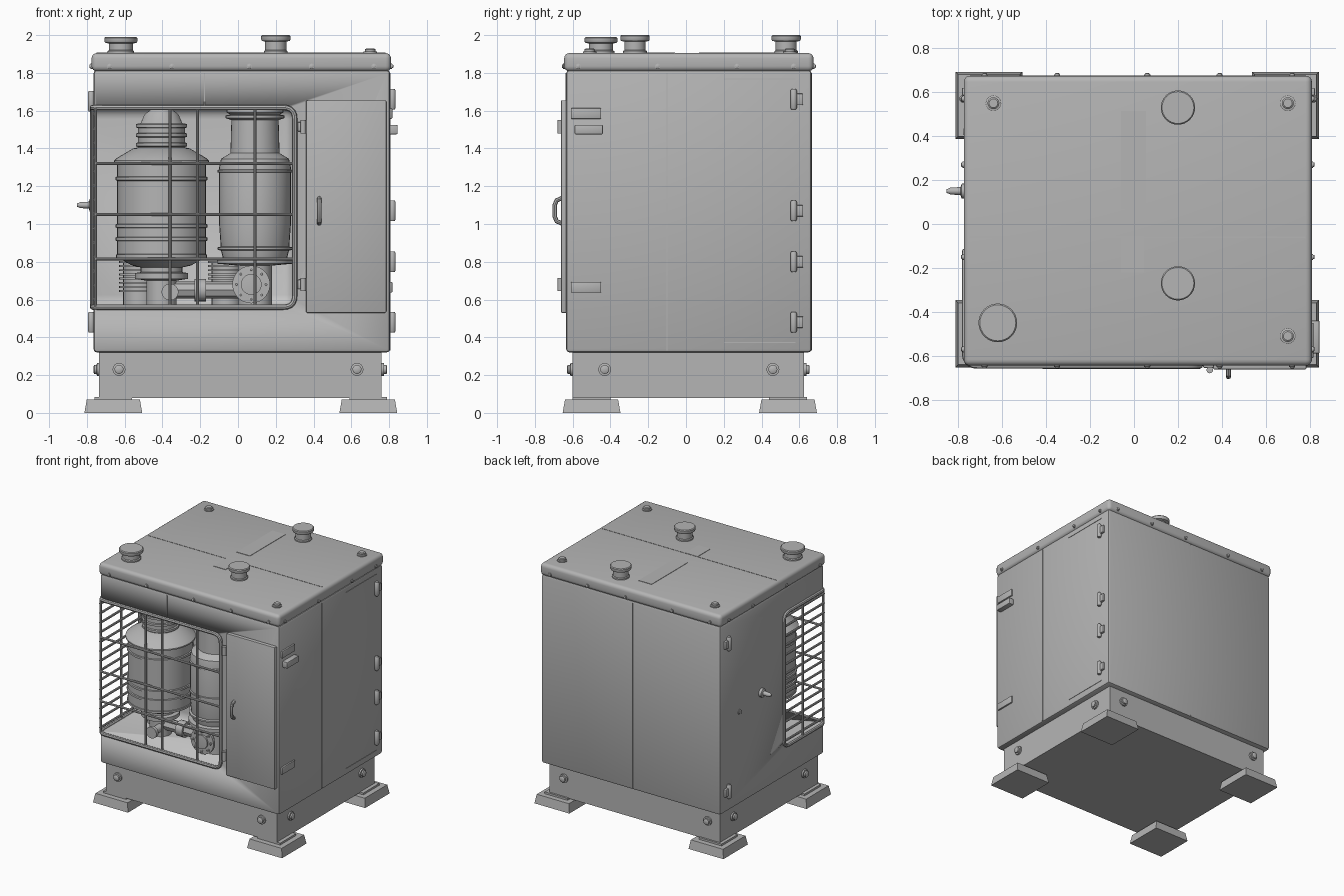
import bpy, bmesh, math
from mathutils import Vector, Matrix

cube = bpy.data.objects.get("Cube")
if cube:
    bpy.data.objects.remove(cube, do_unlink=True)


def material(name, v):
    m = bpy.data.materials.new(name)
    m.use_nodes = True
    m.diffuse_color = (v, v, v, 1)
    m.node_tree.nodes["Principled BSDF"].inputs["Base Color"].default_value = (v, v, v, 1)
    return m


GREY = material("cabinet grey", 0.46)
LIGHT = material("interior light grey", 0.56)


def finish(name, bm, smooth=True):
    me = bpy.data.meshes.new(name)
    bmesh.ops.recalc_face_normals(bm, faces=bm.faces)
    bm.to_mesh(me)
    bm.free()
    ob = bpy.data.objects.new(name, me)
    bpy.context.collection.objects.link(ob)
    me.materials.append(GREY)
    if smooth:
        shade(ob)
    return ob


def shade(ob):
    bpy.ops.object.select_all(action='DESELECT')
    ob.select_set(True)
    bpy.context.view_layer.objects.active = ob
    bpy.ops.object.shade_smooth_by_angle(angle=math.radians(35))


def box(name, lo, hi, bevel=0.0, seg=2, taper=1.0):
    lo, hi = Vector(lo), Vector(hi)
    bm = bmesh.new()
    bmesh.ops.create_cube(bm, size=1)
    for v in bm.verts:
        if v.co.z > 0:
            v.co.x *= taper
            v.co.y *= taper
        v.co = (lo + hi) / 2 + Vector(a * b for a, b in zip(v.co, hi - lo))
    if bevel:
        bmesh.ops.bevel(bm, geom=bm.edges[:], offset=bevel, segments=seg, profile=0.5, affect='EDGES')
    return finish(name, bm, bevel > 0)


def lathe(name, profile, loc, axis=(0, 0, 1), n=32):
    """Spin (radius, height) points around an axis, closing both ends."""
    rot = Vector((0, 0, 1)).rotation_difference(Vector(axis)).to_matrix().to_4x4()
    bm = bmesh.new()
    rings = [[bm.verts.new((r * math.cos(2 * math.pi * i / n), r * math.sin(2 * math.pi * i / n), h))
              for i in range(n)] for r, h in profile]
    for a, b in zip(rings, rings[1:]):
        for i in range(n):
            j = (i + 1) % n
            bm.faces.new((a[i], a[j], b[j], b[i]))
    bm.faces.new(rings[0][::-1])
    bm.faces.new(rings[-1])
    bm.transform(Matrix.Translation(loc) @ rot)
    return finish(name, bm)


def tube(name, pts, r, closed=False):
    cu = bpy.data.curves.new(name, 'CURVE')
    cu.dimensions = '3D'
    cu.bevel_depth = r
    cu.bevel_resolution = 2
    cu.use_fill_caps = True
    sp = cu.splines.new('POLY')
    sp.points.add(len(pts) - 1)
    for p, co in zip(sp.points, pts):
        p.co = (*co, 1)
    sp.use_cyclic_u = closed
    tmp = bpy.data.objects.new(name + "_path", cu)
    bpy.context.collection.objects.link(tmp)
    me = bpy.data.meshes.new_from_object(tmp.evaluated_get(bpy.context.evaluated_depsgraph_get()))
    bpy.data.objects.remove(tmp, do_unlink=True)
    me.materials.clear()
    me.materials.append(GREY)
    ob = bpy.data.objects.new(name, me)
    bpy.context.collection.objects.link(ob)
    shade(ob)
    return ob


def rounded(pts, r, steps=5):
    """Round every corner of a closed path."""
    out = []
    for i, p in enumerate(pts):
        p = Vector(p)
        a = p + (Vector(pts[i - 1]) - p).normalized() * r
        b = p + (Vector(pts[(i + 1) % len(pts)]) - p).normalized() * r
        for k in range(steps + 1):
            t = k / steps
            out.append(a * (1 - t) ** 2 + p * 2 * t * (1 - t) + b * t * t)
    return out


def bolt(name, loc, axis, r, h):
    lathe(name, [(r, -0.005), (r, h * 0.4), (r * 0.7, h * 0.45), (r * 0.7, h * 0.85), (r * 0.5, h)],
          loc, axis, 16)


# Cabinet body with the open front-right corner bay
body = box("cabinet_body", (-0.765, -0.635, 0.32), (0.805, 0.665, 1.815), 0.018)
cutter = box("bay_cutter", (-1.2, -1.2, 0.565), (0.295, -0.12, 1.615), 0.06, 4)
mod = body.modifiers.new("bay", 'BOOLEAN')
mod.operation, mod.object, mod.solver = 'DIFFERENCE', cutter, 'EXACT'
bpy.context.view_layer.objects.active = body
bpy.ops.object.modifier_apply(modifier="bay")
bpy.data.objects.remove(cutter, do_unlink=True)
body.data.materials.clear()
body.data.materials.append(GREY)
body.data.materials.append(LIGHT)
for f in body.data.polygons:
    c = f.center
    f.material_index = int(-0.76 < c.x < 0.3 and -0.63 < c.y < -0.115 and 0.56 < c.z < 1.62)

# Lid, plinth and feet
box("lid", (-0.775, -0.645, 1.808), (0.81, 0.675, 1.905), 0.028, 4)
box("plinth", (-0.735, -0.6, 0.08), (0.76, 0.625, 0.33))
for x in (-0.66, 0.69):
    for y in (-0.5, 0.54):
        box("foot", (x - 0.153, y - 0.153, 0), (x + 0.153, y + 0.153, 0.07), taper=0.92)
        box("foot_pad", (x - 0.1, y - 0.1, 0.065), (x + 0.1, y + 0.1, 0.085))

# Plinth bolts and lid screws on all four sides
for s in (-1, 1):
    for x in (-0.63, 0.63):
        bolt("plinth_bolt", (x, -0.6 if s < 0 else 0.625, 0.23), (0, s, 0), 0.034, 0.03)
    for y in (-0.43, 0.46):
        bolt("plinth_bolt", (-0.735 if s < 0 else 0.76, y, 0.23), (s, 0, 0), 0.034, 0.03)
    for x in (-0.68, -0.35, 0.06, 0.39, 0.72):
        bolt("lid_screw", (x, -0.645 if s < 0 else 0.675, 1.835), (0, s, 0), 0.014, 0.012)
    for y in (-0.57, -0.15, 0.27, 0.57):
        bolt("lid_screw", (-0.775 if s < 0 else 0.81, y, 1.835), (s, 0, 0), 0.014, 0.012)

# Roof vents and lifting bolts
for x, y, r, z in ((-0.62, -0.45, 0.088, 1.99), (0.2, -0.27, 0.078, 2.0), (0.2, 0.53, 0.078, 2.0)):
    lathe("roof_vent", [(r * .8, 1.895), (r * .8, 1.915), (r * .72, 1.92), (r * .72, z - .035), (r * .95, z - .03),
                        (r, z - .022), (r, z - .006), (r * .93, z)], (x, y, 0))
for x, y in ((-0.64, 0.55), (0.7, 0.55), (0.7, -0.51)):
    lathe("roof_bolt", [(.036, 1.9), (.036, 1.912), (.027, 1.914), (.027, 1.925), (.02, 1.93)], (x, y, 0), n=16)

# Panel seams and thin plates on the roof and sides
box("roof_plate", (-0.06, 0.07, 1.9), (0.055, 0.515, 1.908))
box("roof_plate_small", (-0.06, -0.22, 1.9), (0.045, -0.06, 1.908))
box("roof_seam", (-0.75, -0.063, 1.9), (0.78, -0.058, 1.907))
box("side_seam", (0.8, -0.103, 0.33), (0.808, -0.098, 1.8))
box("back_seam", (0.0, 0.66, 0.33), (0.005, 0.668, 1.8))
box("front_seam", (-0.18, -0.638, 1.63), (-0.175, -0.63, 1.8))
for z in (0.37, 1.765):
    box("side_panel_edge", (0.8, 0.2, z), (0.808, 0.58, z + 0.005))

# Front door, its handle, hinges and latches
box("front_door", (0.36, -0.662, 0.53), (0.785, -0.625, 1.655), 0.006)
tube("door_handle", [(0.43, -0.65, 1.0), (0.43, -0.685, 1.015), (0.43, -0.695, 1.04), (0.43, -0.695, 1.1),
                     (0.43, -0.685, 1.125), (0.43, -0.65, 1.14)], 0.012)
for z in (0.68, 1.515):
    box("door_hinge_plate", (0.315, -0.655, z - 0.025), (0.375, -0.63, z + 0.025), 0.005)
    lathe("door_hinge_pin", [(.015, -0.035), (.015, 0.035)], (0.345, -0.665, z), n=12)
for z, y0 in ((1.585, -0.61), (0.665, -0.61)):
    box("latch_strap", (0.79, y0, z - 0.028), (0.817, -0.45, z + 0.028), 0.004)
box("latch_block", (0.79, -0.59, 1.475), (0.845, -0.44, 1.525), 0.006)

# Side hinges and the little lock on the other side
for s, x, zs in ((1, 0.805, (0.48, 0.8, 1.07, 1.66)), (-1, -0.765, (0.48, 1.65))):
    for z in zs:
        a, b = sorted((x - s * 0.01, x + s * 0.018))
        box("side_hinge_plate", (a, 0.565, z - 0.03), (b, 0.62, z + 0.03), 0.004)
        lathe("side_hinge_pin", [(.012, -.055), (.018, -.045), (.018, .045), (.012, .055)],
              (x + s * 0.012, 0.57, z), n=14)
lathe("side_knob", [(.035, 0), (.033, .02), (.018, .025), (.016, .07), (.008, .088)],
      (-0.765, 0.15, 1.1), (-1, 0, 0), 16)
bolt("side_lock", (-0.765, 0.42, 1.05), (-1, 0, 0), 0.022, 0.012)

# Cage: rim around the corner opening, front bars and side rods
X, Y, T, B = -0.77, -0.645, 1.617, 0.56
rim = [(X, Y, T), (0.3, Y, T), (0.3, Y, B), (X, Y, B), (X, -0.125, B), (X, -0.125, T)]
tube("cage_rim", rounded(rim, 0.06), 0.014, True)
for x in (-0.755, -0.36, -0.215, 0.09):
    tube("cage_front_upright", [(x, Y + 0.005, B), (x, Y + 0.005, T)], 0.0085)
for z in (0.815, 1.05, 1.32):
    tube("cage_front_crossbar", [(-0.755, Y, z), (0.3, Y, z)], 0.0085)
tube("cage_side_upright", [(X, -0.36, B), (X, -0.36, T)], 0.0085)
for i in range(14):
    z = 0.6 + i * 0.0755
    tube("cage_side_rod", [(X + 0.01, -0.64, z), (X + 0.01, -0.12, z)], 0.009)

# Large vessel: foot, banded drum, stepped neck and dome
lathe("large_vessel", [(.08, .56), (.08, .7), (.14, .71), (.14, .74), (.11, .745), (.11, .77), (.155, .78), (.22, .815),
                       (.235, .83), (.235, 1.32), (.252, 1.325), (.252, 1.335), (.235, 1.35), (.15, 1.4), (.125, 1.405),
                       (.125, 1.525), (.11, 1.535), (.09, 1.58), (.06, 1.603)], (-0.405, -0.39, 0), n=40)
for z, r in ((0.83, .24), (0.92, .243), (0.99, .243), (1.24, .243), (1.42, .135), (1.47, .135), (1.52, .135)):
    lathe("vessel_band", [(r - .01, z - .012), (r, z - .008), (r, z + .008), (r - .01, z + .012)],
          (-0.405, -0.39, 0), n=40)

# Smaller vessel with flanged neck and base valve
lathe("small_vessel", [(.09, .56), (.09, .78), (.2, .79), (.2, .815), (.17, .82), (.18, .86), (.19, 1.0), (.19, 1.3),
                       (.18, 1.345), (.13, 1.375), (.125, 1.55), (.155, 1.56), (.155, 1.575), (.13, 1.58), (.15, 1.59),
                       (.15, 1.608)], (0.09, -0.4, 0), n=36)
for z in (0.87, 1.05, 1.28):
    lathe("small_vessel_band", [(.185, z - .01), (.198, z - .006), (.198, z + .006), (.185, z + .01)],
          (0.09, -0.4, 0), n=36)
lathe("valve_flange", [(.06, -.1), (.06, 0), (.1, .0), (.1, .02), (.055, .022), (.055, .035), (.03, .037)],
      (0.07, -0.53, 0.68), (0, -1, 0), 28)
for i in range(8):
    a = i * math.pi / 4
    bolt("valve_stud", (0.07 + .078 * math.cos(a), -0.55, 0.68 + .078 * math.sin(a)), (0, -1, 0), 0.011, 0.012)

# Ribbed coolers and the linking pipe on the bay floor
for x, y, r in ((-0.52, -0.24, 0.11), (-0.06, -0.24, 0.1)):
    ribs = [(r * .8, 0.56)]
    for i in range(8):
        z = 0.64 + i * 0.022
        ribs += [(r * .8, z), (r, z), (r, z + .01), (r * .8, z + .01)]
    lathe("ribbed_cooler", ribs, (x, y, 0), n=24)
tube("link_pipe", [(-0.405, -0.4, 0.65), (0.09, -0.4, 0.65)], 0.045)
lathe("pipe_union", [(.06, -.03), (.06, .03)], (-0.2, -0.4, 0.65), (1, 0, 0), 20)
lathe("drain_valve", [(.03, 0), (.03, .08), (.045, .085), (.045, .11)], (-0.36, -0.46, 0.64), (0, -1, 0), 16)
